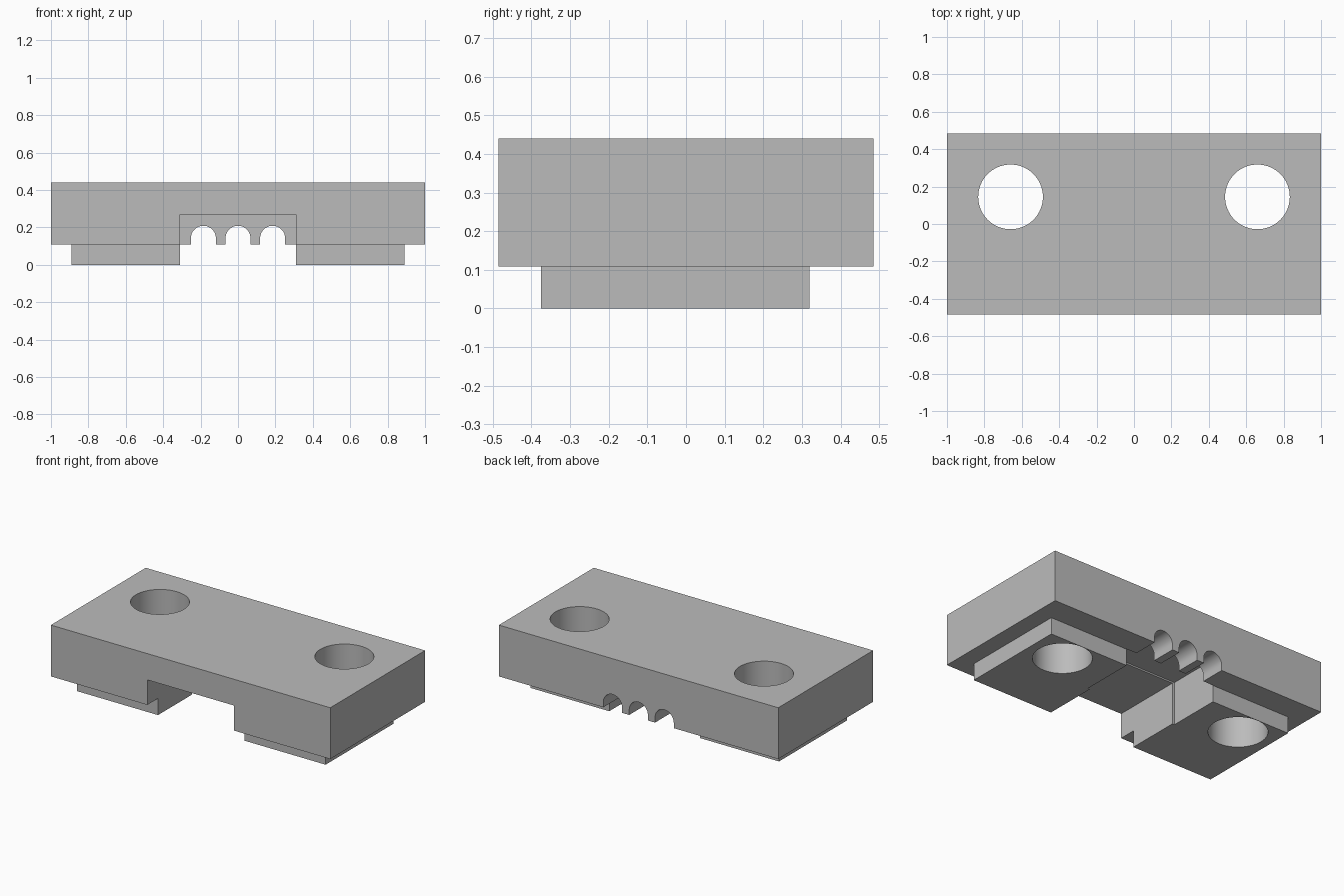
import bpy, bmesh, math
from mathutils import Matrix, Vector

cube = bpy.data.objects.get("Cube")
if cube:
    bpy.data.objects.remove(cube, do_unlink=True)

grey = bpy.data.materials.new("plain grey")
grey.use_nodes = True
colour = (0.5, 0.5, 0.5, 1)
grey.diffuse_color = colour
grey.node_tree.nodes["Principled BSDF"].inputs["Base Color"].default_value = colour


def finish(name, bm):
    bmesh.ops.recalc_face_normals(bm, faces=bm.faces)
    mesh = bpy.data.meshes.new(name)
    bm.to_mesh(mesh)
    bm.free()
    mesh.materials.append(grey)
    obj = bpy.data.objects.new(name, mesh)
    bpy.context.collection.objects.link(obj)
    return obj


def box(name, low, high):
    low, high = Vector(low), Vector(high)
    bm = bmesh.new()
    bmesh.ops.create_cube(bm, size=1, matrix=Matrix.Translation((low + high) / 2)
                          @ Matrix.Diagonal((*(high - low), 1)))
    return finish(name, bm)


def cylinder(name, x, y, radius):
    bm = bmesh.new()
    bmesh.ops.create_cone(bm, cap_ends=True, segments=64, radius1=radius, radius2=radius,
                          depth=2, matrix=Matrix.Translation((x, y, 0)))
    return finish(name, bm)


def arch(name, x, radius, spring, low_y, high_y):
    # Straight-sided slot with a round top, extruded along y
    points = [(x - radius, 0), (x + radius, 0)]
    for i in range(25):
        a = math.pi * i / 24
        points.append((x + radius * math.cos(a), spring + radius * math.sin(a)))
    bm = bmesh.new()
    face = bm.faces.new([bm.verts.new((px, low_y, pz)) for px, pz in points])
    new = bmesh.ops.extrude_face_region(bm, geom=[face])["geom"]
    bmesh.ops.translate(bm, vec=(0, high_y - low_y, 0),
                        verts=[v for v in new if isinstance(v, bmesh.types.BMVert)])
    return finish(name, bm)


def combine(target, tool, operation):
    tool.hide_render = True
    mod = target.modifiers.new("combine", "BOOLEAN")
    mod.operation, mod.solver, mod.object = operation, "EXACT", tool
    bpy.context.view_layer.objects.active = target
    bpy.ops.object.modifier_apply(modifier=mod.name)
    bpy.data.objects.remove(tool, do_unlink=True)


# Main block with the raised pads underneath
block = box("clamp_block", (-1, -0.485, 0.108), (1, 0.485, 0.44))
for side in (-1, 1):
    xs = sorted((side * 0.25, side * 0.89))
    combine(block, box("pad", (xs[0], -0.375, 0), (xs[1], 0.32, 0.2)), "UNION")

# Front channel and slightly larger rear pocket
combine(block, box("channel", (-0.31, -0.8, -0.2), (0.31, 0.1, 0.27)), "DIFFERENCE")
combine(block, box("pocket", (-0.325, -0.025, -0.2), (0.325, 0.322, 0.28)), "DIFFERENCE")

# Three cable slots through the back wall
for x in (-0.185, 0, 0.185):
    combine(block, arch("slot", x, 0.067, 0.142, 0.2, 0.7), "DIFFERENCE")

# Bolt holes
for x in (-0.66, 0.66):
    combine(block, cylinder("bolt_hole", x, 0.145, 0.173), "DIFFERENCE")

# Smooth the round walls, keep the edges sharp
bpy.ops.object.select_all(action="DESELECT")
block.select_set(True)
bpy.context.view_layer.objects.active = block
bpy.ops.object.shade_smooth_by_angle(angle=math.radians(30))
